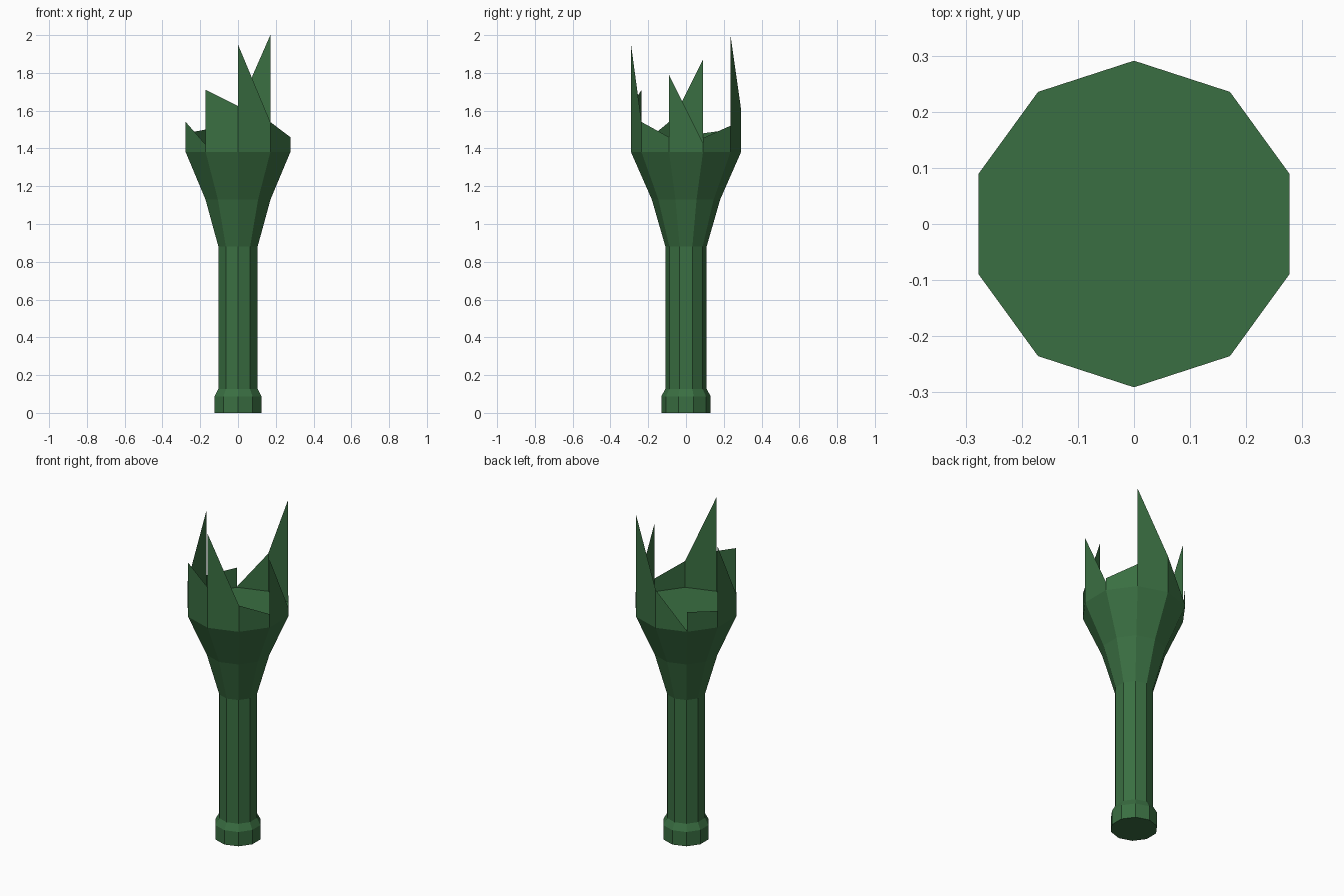
import bpy, bmesh, math

if "Cube" in bpy.data.objects:
    bpy.data.objects.remove(bpy.data.objects["Cube"])

SIDES = 10
RIM_R, RIM_Z = 0.291, 1.38

green = bpy.data.materials.new("bottle_green")
green.diffuse_color = (0.042, 0.158, 0.054, 1)
green.use_nodes = True
green.node_tree.nodes["Principled BSDF"].inputs["Base Color"].default_value = green.diffuse_color


def ring_point(i, r, z):
    a = math.radians(-90 + 360 / SIDES * i)
    return (r * math.cos(a), r * math.sin(a), z)


def finish(name, bm):
    mesh = bpy.data.meshes.new(name)
    bm.to_mesh(mesh)
    bm.free()
    mesh.materials.append(green)
    obj = bpy.data.objects.new(name, mesh)
    bpy.context.collection.objects.link(obj)
    return obj


# Upturned bottle: lip, neck and flared shoulder as one lathed, capped body
profile = [(0.131, 0), (0.131, 0.087), (0.109, 0.127),
           (0.109, 0.88), (0.181, 1.13), (RIM_R, RIM_Z)]
bm = bmesh.new()
rings = [[bm.verts.new(ring_point(i, r, z)) for i in range(SIDES)]
         for r, z in profile]
for low, high in zip(rings, rings[1:]):
    for i in range(SIDES):
        j = (i + 1) % SIDES
        bm.faces.new((low[i], low[j], high[j], high[i]))
bm.faces.new(rings[0][::-1])
bm.faces.new(rings[-1])
finish("bottle_neck_and_shoulder", bm)

# Jagged broken wall: one thin shard per side, (left, right) top heights,
# counterclockwise from the front corner
shard_tops = [(1.95, 1.54), (1.54, 1.46), (1.79, 1.43), (1.455, 1.52),
              (2.00, 1.61), (1.61, 1.385), (1.50, 1.48), (1.87, 1.51),
              (1.54, 1.42), (1.71, 1.625)]
bm = bmesh.new()
for i, (left, right) in enumerate(shard_tops):
    corners = [(i, RIM_Z), (i + 1, RIM_Z), (i + 1, right), (i, left)]
    bm.faces.new([bm.verts.new(ring_point(k, RIM_R, z)) for k, z in corners])
finish("broken_glass_shards", bm)
